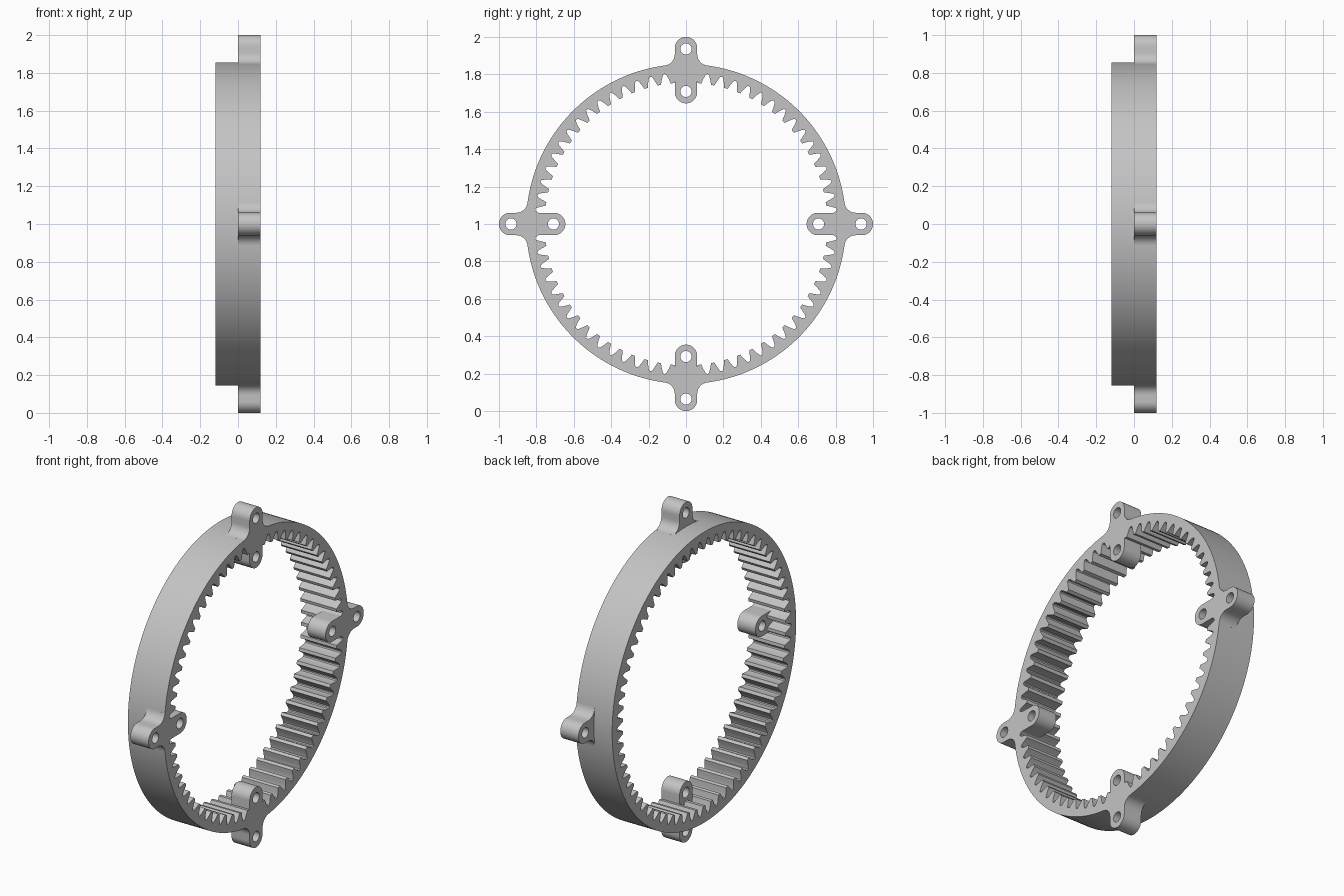
import bpy
import bmesh
from math import sin, cos, pi, sqrt, atan2
from mathutils import Matrix

if "Cube" in bpy.data.objects:
    bpy.data.objects.remove(bpy.data.objects["Cube"])

HALF = 0.118                      # half the ring width along x
OUTER, ROOT, TIP = 0.855, 0.81, 0.756
TEETH = 66
LUG_R, HOLE_R, FILLET = 0.06, 0.03, 0.06
EAR_AT, TAB_AT = 0.94, 0.705      # radial positions of the lug centres

grey = bpy.data.materials.new("light grey metal")
grey.use_nodes = True
grey.diffuse_color = (0.55, 0.55, 0.55, 1)
grey.node_tree.nodes["Principled BSDF"].inputs["Base Color"].default_value = grey.diffuse_color


def arc(cx, cy, r, start, end, steps):
    """Points on an arc, both ends included."""
    angles = [start + (end - start) * i / steps for i in range(steps + 1)]
    return [(cx + r * cos(a), cy + r * sin(a)) for a in angles]


def circle(cx, cy, r, steps):
    return arc(cx, cy, r, 0, 2 * pi, steps)[:-1]


def plate(name, loops, turn, x_min, x_max):
    """Fill an outline with holes in the y-z plane and thicken it along x."""
    bm = bmesh.new()
    for loop in loops:
        verts = [bm.verts.new((0, y, z)) for y, z in loop]
        for a, b in zip(verts, verts[1:] + verts[:1]):
            bm.edges.new((a, b))
    bmesh.ops.triangle_fill(bm, edges=bm.edges[:], use_beauty=True, normal=(1, 0, 0))
    bmesh.ops.recalc_face_normals(bm, faces=bm.faces[:])
    bm.transform(Matrix.Translation(((x_min + x_max) / 2, 0, 1)) @ Matrix.Rotation(turn, 4, "X"))
    mesh = bpy.data.meshes.new(name)
    bm.to_mesh(mesh)
    bm.free()
    mesh.materials.append(grey)
    obj = bpy.data.objects.new(name, mesh)
    bpy.context.collection.objects.link(obj)
    bpy.ops.object.select_all(action="DESELECT")
    obj.select_set(True)
    bpy.context.view_layer.objects.active = obj
    thick = obj.modifiers.new("thickness", "SOLIDIFY")
    thick.thickness = x_max - x_min
    thick.offset = 0
    bpy.ops.object.modifier_apply(modifier=thick.name)
    bpy.ops.object.shade_smooth_by_angle(angle=pi / 6)
    return obj


# Toothed ring: one tooth as (fraction of pitch, radius), repeated around
half_tooth = [(0.13, TIP), (0.19, 0.768), (0.26, 0.783), (0.34, 0.798), (0.41, ROOT - 0.003)]
tooth = [(-f, r) for f, r in reversed(half_tooth)] + half_tooth + [(0.5, ROOT)]
pitch = 2 * pi / TEETH
inner = []
for k in range(TEETH):
    for f, r in tooth:
        a = pi / 2 + (k + f) * pitch
        inner.append((r * cos(a), r * sin(a)))
plate("toothed_ring", [circle(0, 0, OUTER, 180), inner], 0, -HALF, HALF)

# Outer ear outline: rounded end, filleted into the ring's rim
fx = LUG_R + FILLET
fz = sqrt((OUTER + FILLET) ** 2 - fx ** 2)
spread = atan2(fx, fz)
right_fillet = arc(fx, fz, FILLET, -pi / 2 - spread, -pi, 8)
left_fillet = [(-y, z) for y, z in reversed(right_fillet)]
base = arc(0, 0, OUTER - 0.004, pi / 2 + spread, pi / 2 - spread, 12)
ear = right_fillet + arc(0, EAR_AT, LUG_R, 0, pi, 20) + left_fillet + base
ear_hole = circle(0, EAR_AT - 0.004, HOLE_R, 24)

# Inner tab outline: rounded end pointing at the centre
tab = [(LUG_R, 0.822), (-LUG_R, 0.822)] + arc(0, TAB_AT, LUG_R, pi, 2 * pi, 20)
tab_hole = circle(0, TAB_AT + 0.004, HOLE_R, 24)

# Four pairs of lugs on the +x half of the ring
for i, side in enumerate(("top", "front", "bottom", "back")):
    plate(side + "_outer_ear", [ear, ear_hole], i * pi / 2, 0, HALF)
    plate(side + "_inner_tab", [tab, tab_hole], i * pi / 2, 0, HALF)
